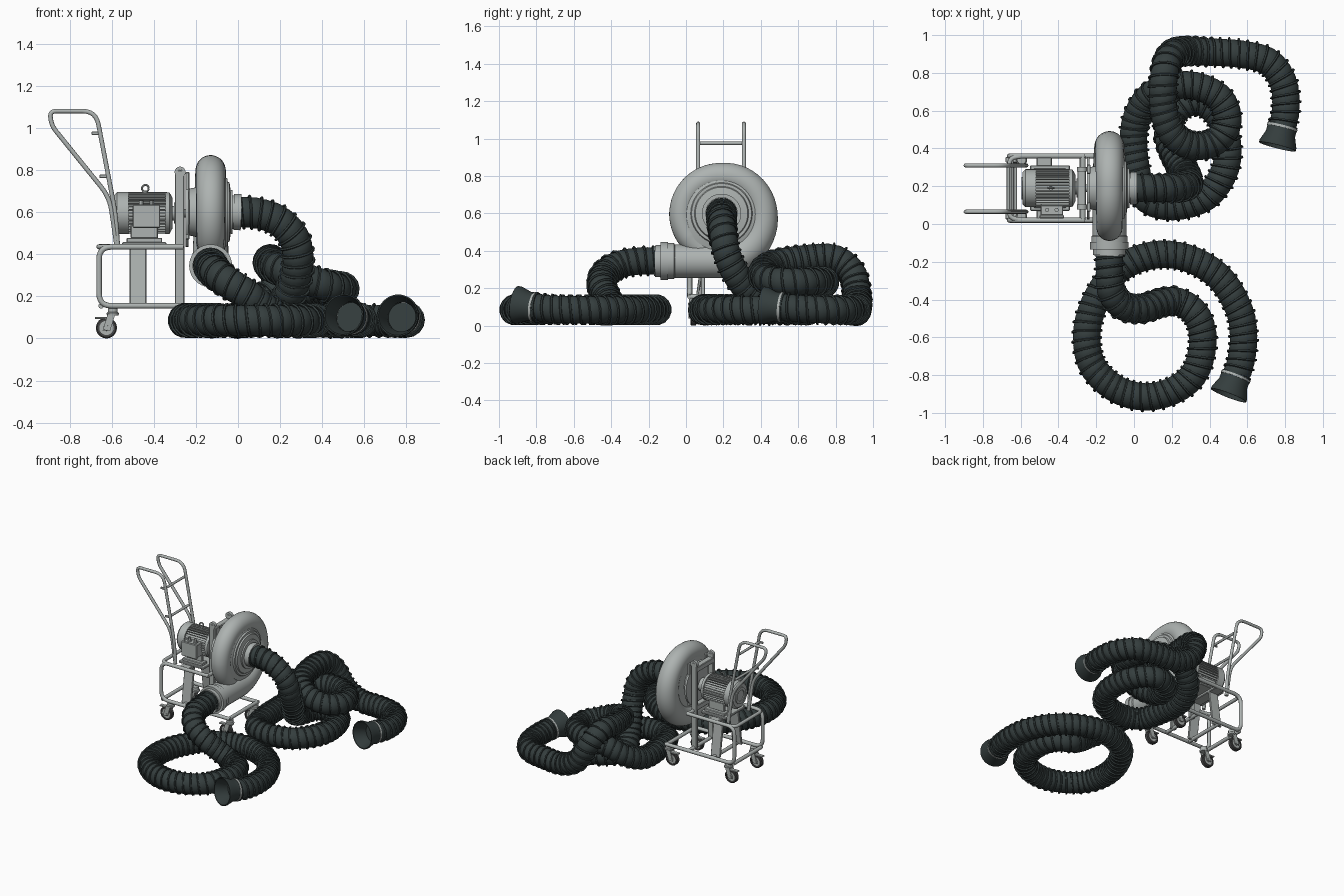
import bpy, bmesh
from math import sin, cos, pi, radians
from mathutils import Vector as V

if "Cube" in bpy.data.objects:
    bpy.data.objects.remove(bpy.data.objects["Cube"])


def material(name, c):
    m = bpy.data.materials.new(name)
    m.diffuse_color = (*c, 1)
    m.use_nodes = True
    m.node_tree.nodes["Principled BSDF"].inputs["Base Color"].default_value = m.diffuse_color
    return m


GREY = material("painted_metal", (0.42, 0.45, 0.44))
HOSE = material("black_hose", (0.035, 0.048, 0.048))
RUBBER = material("rubber", (0.06, 0.06, 0.06))


def finish(name, bm, mat=GREY, angle=40):
    bmesh.ops.recalc_face_normals(bm, faces=bm.faces)
    me = bpy.data.meshes.new(name)
    bm.to_mesh(me)
    bm.free()
    me.polygons.foreach_set("use_smooth", [True] * len(me.polygons))
    me.set_sharp_from_angle(angle=radians(angle))
    me.materials.append(mat)
    ob = bpy.data.objects.new(name, me)
    bpy.context.collection.objects.link(ob)
    return ob


def loft(name, rings, mat=GREY, closed=False, angle=40):
    bm = bmesh.new()
    vs = [[bm.verts.new(p) for p in r] for r in rings]
    n = len(vs[0])
    for a, b in zip(vs, vs[1:] + vs[:1] if closed else vs[1:]):
        for i in range(n):
            bm.faces.new((a[i], a[(i + 1) % n], b[(i + 1) % n], b[i]))
    if not closed:
        bm.faces.new(vs[0])
        bm.faces.new(vs[-1])
    return finish(name, bm, mat, angle)


def frames(pts):
    n, out = None, []
    for i, p in enumerate(pts):
        t = (pts[min(i + 1, len(pts) - 1)] - pts[max(i - 1, 0)]).normalized()
        n = t.orthogonal() if n is None else n - t * n.dot(t)
        n.normalize()
        out.append((p, n.copy(), t.cross(n)))
    return out


def sweep(name, pts, radius, sides=10, mat=GREY):
    rings = []
    for i, (p, n, b) in enumerate(frames(pts)):
        ang = [2 * pi * k / sides for k in range(sides)]
        rings.append([p + (n * cos(a) + b * sin(a)) * (radius(i, a) if callable(radius) else radius) for a in ang])
    return loft(name, rings, mat)


def pipe(name, corners, r=0.013, fillet=0.05):
    # tube along a polyline with rounded corners
    c = [V(p) for p in corners]
    pts = [c[0]]
    for a, b, d in zip(c, c[1:], c[2:]):
        f = min(fillet, (a - b).length * 0.45, (d - b).length * 0.45)
        s, e = b + (a - b).normalized() * f, b + (d - b).normalized() * f
        pts += [s * (1 - t) ** 2 + b * 2 * t * (1 - t) + e * t * t for t in (0, .17, .33, .5, .67, .83, 1)]
    return sweep(name, pts + [c[-1]], r)


def lathe(name, profile, origin=(0, 0, 0), axis=(1, 0, 0), sides=40, mat=GREY, closed=False):
    t = V(axis).normalized()
    n = t.orthogonal().normalized()
    b = t.cross(n)
    return loft(name, [[V(origin) + t * d + (n * cos(2 * pi * k / sides) + b * sin(2 * pi * k / sides)) * r
                        for k in range(sides)] for d, r in profile], mat, closed, 30)


def box(name, lo, hi, bevel=0.004, mat=GREY):
    bm = bmesh.new()
    bmesh.ops.create_cube(bm, size=1)
    for v in bm.verts:
        v.co = [l + (h - l) * (c + 0.5) for l, h, c in zip(lo, hi, v.co)]
    if bevel:
        bmesh.ops.bevel(bm, geom=bm.edges[:], offset=bevel, segments=1, affect='EDGES')
    return finish(name, bm, mat, 30)


def spline(ctrl, step):
    # Catmull-Rom curve resampled to even steps
    c = [V(p) for p in ctrl]
    c = [2 * c[0] - c[1]] + c + [2 * c[-1] - c[-2]]
    raw = []
    for a, b, d, e in zip(c, c[1:], c[2:], c[3:]):
        for k in range(24):
            t = k / 24
            raw.append(0.5 * (2 * b + (d - a) * t + (2 * a - 5 * b + 4 * d - e) * t * t + (3 * b - a - 3 * d + e) * t ** 3))
    raw.append(c[-2])
    out, need = [raw[0]], step
    for a, b in zip(raw, raw[1:]):
        L = (b - a).length
        pos = 0
        while L - pos >= need:
            pos += need
            out.append(a.lerp(b, pos / L))
            need = step
        need -= L - pos
    return out


def hose(name, ctrl, pitch=0.046):
    step = pitch / 4
    pts = spline(ctrl, step)
    sweep(name, pts, lambda i, a: 0.069 + 0.005 * abs(sin(pi * (i * step / pitch - a / (2 * pi)))), 20, HOSE)
    # spiral wire rib
    fr = frames(pts)
    wire, turn = [], 16
    for k in range(int((len(pts) - 2) / 4 * turn)):
        u = k * 4 / turn
        i, f = int(u), u % 1
        p, n, b = (fr[i][j].lerp(fr[i + 1][j], f) for j in range(3))
        a = 2 * pi * k / turn
        wire.append(p + (n * cos(a) + b * sin(a)) * 0.077)
    sweep(name + "_spiral_rib", wire, 0.007, 5, HOSE)
    # clamp at the start, flared nozzle at the end
    lathe(name + "_start_cuff", [(-.02, .08), (-.02, .086), (.015, .086), (.015, .08)], pts[0], pts[2] - pts[0])
    d = pts[-1] - pts[-4]
    lathe(name + "_clamp", [(-.012, .07), (-.012, .082), (0, .082), (0, .07)], pts[-1], d, closed=True)
    lathe(name + "_nozzle", [(-.02, .072), (-.02, .079), (.03, .079), (.085, .1), (.1, .1), (.1, .094), (.085, .092),
                             (.03, .07)], pts[-1], d, mat=HOSE, closed=True)


F = 0.085
hose("outlet_hose", [(-.13, -.15, .345), (-.13, -.25, .345), (-.12, -.36, .325), (-.06, -.435, .275), (.04, -.45, .21),
                     (.13, -.42, .14), (.23, -.41, F), (.33, -.48, F), (.365, -.62, F), (.32, -.79, F), (.2, -.885, F),
                     (.05, -.915, F), (-.1, -.87, F), (-.22, -.75, F), (-.25, -.58, F), (-.2, -.4, F), (-.08, -.24, F),
                     (.1, -.165, F), (.28, -.18, F), (.45, -.28, F), (.555, -.45, F), (.58, -.6, F), (.565, -.73, .09),
                     (.536, -.815, .1)])
hose("inlet_hose", [(0, .19, .6), (.09, .19, .595), (.19, .19, .56), (.265, .2, .48), (.285, .22, .38), (.27, .27, .27),
                    (.22, .36, .16), (.18, .48, .09), (.22, .6, F), (.34, .65, F), (.45, .57, F), (.495, .42, F),
                    (.475, .27, F), (.375, .14, F), (.2, .092, F), (.06, .14, F), (.01, .3, F), (0, .5, F),
                    (.06, .65, .14), (.18, .725, .22), (.33, .73, .235), (.46, .66, .235), (.495, .53, .235),
                    (.42, .43, .25), (.3, .415, .29), (.2, .48, .33), (.155, .62, .355), (.16, .79, .36), (.195, .89, .28),
                    (.27, .915, .15), (.4, .91, F), (.56, .9, F), (.71, .86, F), (.79, .75, F), (.804, .61, .09),
                    (.782, .5, .1)])

# fan scroll housing: tube growing along a spiral into the outlet
CX, CY, CZ = -0.13, 0.19, 0.6
keys = [(245, .275, .055), (215, .28, .066), (180, .28, .068), (90, .27, .071), (0, .3, .078), (-90, .345, .09)]
path, rad = [], []
for (a0, o0, r0), (a1, o1, r1) in zip(keys, keys[1:]):
    for k in range(12):
        t = k / 12
        a, o, r = radians(a0 + (a1 - a0) * t), o0 + (o1 - o0) * t, r0 + (r1 - r0) * t
        path.append(V((CX, CY + (o - r) * cos(a), CZ + (o - r) * sin(a))))
        rad.append(r)
for y in (CY, .1, 0, -.13):
    path.append(V((CX, y, .345)))
    rad.append(.09)
sweep("fan_scroll", path, lambda i, a: rad[i], 28)
lathe("fan_side_plates", [(-.2, .1), (-.2, .14), (-.19, .2), (-.07, .2), (-.06, .165), (-.05, .16), (-.05, .145),
                          (-.04, .14), (-.035, .105), (-.025, .105), (-.025, .08), (.01, .08)], (0, CY, CZ), sides=56)
lathe("outlet_flange", [(.06, .09), (.065, .096), (.095, .096), (.095, .102), (.135, .102), (.135, .08), (.17, .08)],
      (CX, 0, .345), (0, -1, 0))
lathe("fan_back_hub", [(-.25, .1), (-.25, .165), (-.235, .165), (-.235, .11), (-.19, .12)], (0, CY, CZ))

# bearing support frame behind the fan
for s in (-1, 1):
    y = CY + s * .1
    box("support_post", (-.3, y - .012, .15), (-.255, y + .012, .8))
    lathe("lifting_ear", [(-.012, .012), (-.012, .026), (.012, .026), (.012, .012)], (-.275, y, .79), (0, 1, 0), 20, closed=True)
    box("back_plate_side", (-.25, y - .025, .47), (-.23, y + .025, .79))
for z in (.46, .75):
    box("support_crossbar", (-.3, CY - .11, z - .02), (-.255, CY + .11, z + .02))

# motor
lathe("motor_body", [(-.59, .05), (-.59, .085), (-.575, .1), (-.52, .1), (-.52, .088), (-.345, .088), (-.345, .1),
                     (-.325, .098), (-.31, .07), (-.31, .035), (-.295, .035), (-.295, .02), (-.22, .02)], (0, CY, .595))
lathe("shaft_coupling", [(-.305, .05), (-.27, .05)], (0, CY, .595))
bm = bmesh.new()
for k in range(36):
    a = 2 * pi * k / 36
    q = [bm.verts.new((x, CY + r * cos(a) - w * sin(a), .595 + r * sin(a) + w * cos(a)))
         for x in (-.52, -.345) for r, w in ((.085, -.002), (.1, -.002), (.1, .002), (.085, .002))]
    for f in ((0, 1, 2, 3), (4, 5, 6, 7), (0, 1, 5, 4), (1, 2, 6, 5), (2, 3, 7, 6), (3, 0, 4, 7)):
        bm.faces.new([q[i] for i in f])
finish("motor_cooling_fins", bm)
lathe("fan_cover_ring", [(-.596, .04), (-.596, .06), (-.588, .06), (-.588, .04)], (0, CY, .595), closed=True)
box("terminal_box", (-.495, .045, .53), (-.375, .11, .63))
box("terminal_lid", (-.5, .03, .525), (-.37, .047, .635))
for x in (-.46, -.41):
    lathe("cable_gland", [(0, .016), (.012, .016), (.012, .011), (.03, .011)], (x, .075, .625), (0, 0, 1), 12)
ring = [V((-.44 + .016 * cos(2 * pi * k / 20), CY, .713 + .016 * sin(2 * pi * k / 20))) for k in range(21)]
sweep("lifting_eye", ring, .005, 8)
lathe("lifting_eye_stem", [(.685, .012), (.7, .012)], (-.44, CY, 0), (0, 0, 1), 12)
for s in (-1, 1):
    box("motor_foot", (-.53, CY + s * .075 - .03, .455), (-.36, CY + s * .075 + .03, .478))
    box("motor_foot_web", (-.51, CY + s * .07 - .01, .475), (-.38, CY + s * .07 + .01, .54))
box("motor_mount_plate", (-.55, .07, .44), (-.34, .31, .457))

# cart frame, lower rails running forward under the fan
box("mount_crossbar", (-.515, .02, .422), (-.435, .36, .442))
for s in (-1, 1):
    y = CY + s * .17
    pipe("side_frame", [(-.26, y, .435), (-.66, y, .435), (-.66, y, .155), (-.08, y, .155)], .0135, .06)
    leg = box("frame_leg", (-.515, y - .008 - s * .08, .15), (-.435, y + .008 - s * .08, .43))
    for v in leg.data.vertices:
        v.co.y += s * .04 * (.43 - v.co.z) / .28
pipe("rear_bumper", [(-.58, .02, .435), (-.66, .03, .435), (-.66, .35, .435), (-.58, .36, .435)], .0125, .08)
for x, z in ((-.65, .155), (-.475, .155), (-.275, .155), (-.09, .155), (-.27, .435)):
    pipe("frame_crossbar", [(x, .02, z), (x, .36, z)], .0135)

# push handles
for y in (.065, .31):
    pipe("push_handle", [(-.575, y, .43), (-.61, y, .67), (-.885, y, 1.01), (-.895, y, 1.08), (-.675, y, 1.08),
                         (-.583, y, .6), (-.57, y, .43)], .011, .065)
for x, z in ((-.665, .975), (-.628, .77)):
    pipe("handle_crossbar", [(x, .065, z), (x, .31, z)], .009)
    box("handle_tab", (x - .03, .06, z - .008), (x + .01, .07, z + .008), .002)

# casters
for x in (-.625, -.125):
    for y in (.04, .34):
        lathe("caster_tyre", [(-.016, .034), (-.016, .044), (-.011, .05), (.011, .05), (.016, .044), (.016, .034)],
              (x, y, .05), (0, 1, 0), 28, RUBBER, True)
        lathe("caster_hub", [(-.026, .008), (-.026, .012), (-.012, .014), (-.012, .036), (.012, .036), (.012, .014),
                             (.026, .012), (.026, .008)], (x, y, .05), (0, 1, 0), 20)
        for s in (-1, 1):
            fork = box("caster_fork", (x - .014, y + s * .021 - .003, .038), (x + .022, y + s * .021 + .003, .115), 0)
            for v in fork.data.vertices:
                v.co.x += .02 if v.co.z > .1 else -.004
        lathe("caster_swivel", [(.108, .028), (.12, .03), (.125, .024), (.145, .024)], (x + .03, y, 0), (0, 0, 1), 20)
        box("brake_pedal", (x - .055, y - .015, .092), (x + .02, y + .015, .102), .003)
